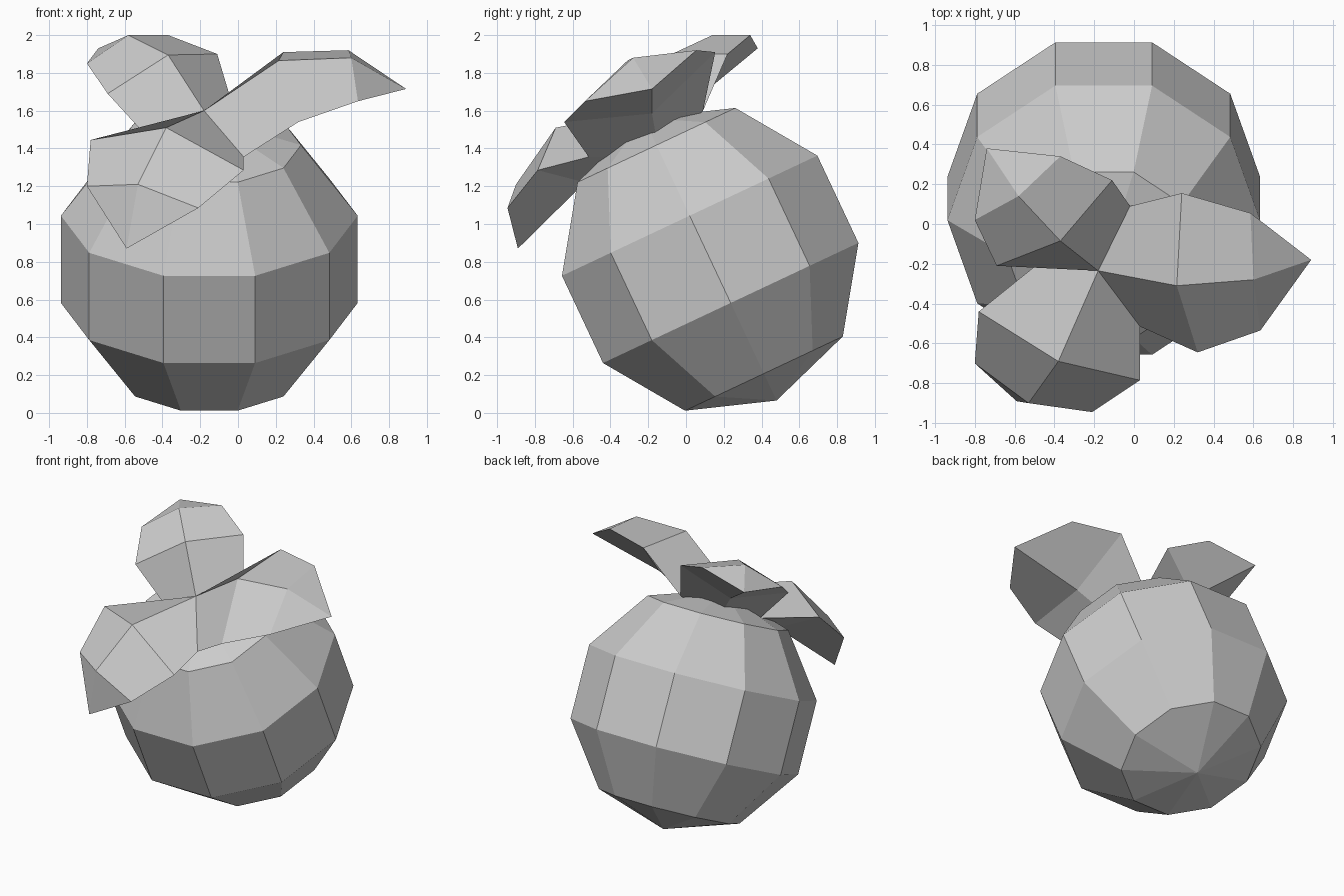
import bpy, bmesh, math
from mathutils import Matrix, Vector

cube = bpy.data.objects.get("Cube")
if cube:
    bpy.data.objects.remove(cube, do_unlink=True)

grey = bpy.data.materials.new("plain grey")
grey.use_nodes = True
colour = (0.6, 0.6, 0.6, 1)
grey.diffuse_color = colour
grey.node_tree.nodes["Principled BSDF"].inputs["Base Color"].default_value = colour


def finish(name, bm):
    bmesh.ops.recalc_face_normals(bm, faces=bm.faces)
    mesh = bpy.data.meshes.new(name)
    bm.to_mesh(mesh)
    bm.free()
    mesh.materials.append(grey)
    obj = bpy.data.objects.new(name, mesh)
    bpy.context.collection.objects.link(obj)
    return obj


# Fruit: coarse ten-sided ball tipped towards the front
bm = bmesh.new()
bmesh.ops.create_uvsphere(
    bm, u_segments=10, v_segments=5, radius=0.826,
    matrix=Matrix.Translation((-0.152, 0.128, 0.813))
    @ Matrix.Rotation(math.radians(25.2), 4, 'X')
    @ Matrix.Rotation(math.radians(90), 4, 'Z'))
finish("fruit_body", bm)

# Points shared by the three leaves
CENTRE = (-0.18, -0.235, 1.6)
ROOT = (-0.15, -0.14, 1.36)          # underside meeting point, inside the fruit
BACK_CORNER = (-0.02, 0.09, 1.6)
FRONT_CORNER = (0.03, -0.515, 1.355)
SIDE_CORNER = (-0.47, -0.19, 1.45)


def leaf(name, ridge, tip, edge_a, edge_b):
    """Thick leaf: folded top, keeled underside, sharp rim.
    ridge = 2 points; each edge = corner plus 2 rim points."""
    bm = bmesh.new()
    new = bm.verts.new
    c, root, t = new(CENTRE), new(ROOT), new(tip)
    r1, r2 = (new(p) for p in ridge)
    # the keel mirrors the ridge through the middle of the rim
    keel = new(Vector(edge_a[1]) + Vector(edge_b[1]) - Vector(ridge[0]))
    for edge in (edge_a, edge_b):
        e0, e1, e2 = (new(p) for p in edge)
        for face in ((c, e0, e1, r1), (r1, e1, e2, r2), (r2, e2, t),
                     (root, e0, e1, keel), (keel, e1, e2, t), (c, e0, root)):
            bm.faces.new(face)
    finish(name, bm)


leaf("left_leaf",
     [(0.215, -0.31, 1.865), (0.60, -0.28, 1.88)], (0.89, -0.18, 1.715),
     [BACK_CORNER, (0.24, 0.155, 1.91), (0.585, 0.055, 1.92)],
     [FRONT_CORNER, (0.32, -0.645, 1.54), (0.635, -0.535, 1.65)])

leaf("front_leaf",
     [(-0.38, -0.69, 1.51), (-0.53, -0.90, 1.21)], (-0.59, -0.89, 0.87),
     [FRONT_CORNER, (0.03, -0.785, 1.285), (-0.21, -0.945, 1.085)],
     [SIDE_CORNER, (-0.78, -0.44, 1.445), (-0.80, -0.70, 1.20)])

leaf("back_leaf",
     [(-0.37, -0.085, 1.895), (-0.58, 0.14, 2.0)], (-0.74, 0.38, 1.93),
     [BACK_CORNER, (-0.11, 0.22, 1.9), (-0.37, 0.34, 2.0)],
     [SIDE_CORNER, (-0.69, -0.21, 1.69), (-0.80, 0.02, 1.85)])
